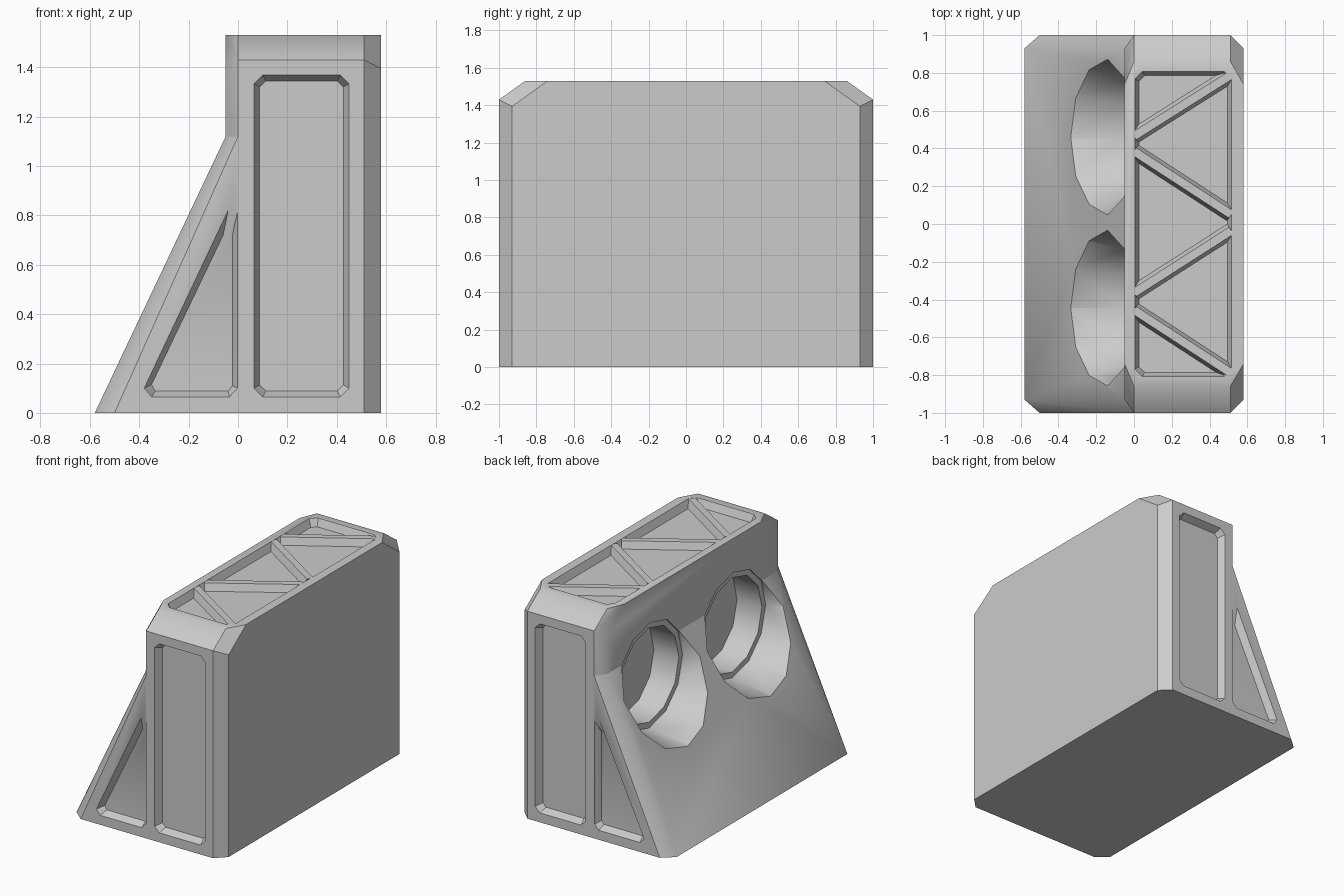
import bpy, bmesh, math
from mathutils import Vector

if "Cube" in bpy.data.objects:
    bpy.data.objects.remove(bpy.data.objects["Cube"])

GREY = (0.6, 0.6, 0.6, 1)
grey = bpy.data.materials.new("plain_grey")
grey.use_nodes = True
grey.diffuse_color = GREY
grey.node_tree.nodes["Principled BSDF"].inputs["Base Color"].default_value = GREY


def finish(name, bm, smooth=False):
    bmesh.ops.recalc_face_normals(bm, faces=bm.faces)
    for f in bm.faces:
        f.smooth = smooth
    mesh = bpy.data.meshes.new(name)
    bm.to_mesh(mesh)
    bm.free()
    mesh.materials.append(grey)
    ob = bpy.data.objects.new(name, mesh)
    bpy.context.collection.objects.link(ob)
    return ob


def hull(name, points):
    """Convex solid around points that are mirrored front to back."""
    bm = bmesh.new()
    for x, y, z in points:
        for s in (-1, 1):
            bm.verts.new((x, s * y, z))
    bmesh.ops.convex_hull(bm, input=bm.verts)
    bmesh.ops.dissolve_limit(bm, angle_limit=math.radians(2), verts=bm.verts, edges=bm.edges)
    return finish(name, bm)


def loft(name, loops, smooth=False):
    """Closed solid through loops of equal length."""
    bm = bmesh.new()
    rings = [[bm.verts.new(p) for p in loop] for loop in loops]
    n = len(rings[0])
    for a, b in zip(rings, rings[1:]):
        for i in range(n):
            j = (i + 1) % n
            bm.faces.new((a[i], a[j], b[j], b[i]))
    bm.faces.new(rings[0])
    bm.faces.new(rings[-1])
    return finish(name, bm, smooth)


def octagon(x0, x1, y0, y1, c):
    return [(x0 + c, y0), (x1 - c, y0), (x1, y0 + c), (x1, y1 - c),
            (x1 - c, y1), (x0 + c, y1), (x0, y1 - c), (x0, y0 + c)]


def recess(name, outer, inner, place, depth=0.05):
    """Tapered pocket cutter; place(u, v, height) maps onto the face."""
    return loft(name, [[place(u, v, h) for u, v in pts] for pts, h in
                       ((outer, 0.02), (outer, 0), (inner, -depth))])


# Main block with chamfered ends
EDGE, WALL = 0.93, -0.05
body_points = []
for inner_x, outer_x in ((0.51, 0.58), (0, WALL)):
    body_points += [(inner_x, 1, 0), (outer_x, EDGE, 0),
                    (inner_x, 1, 1.43), (outer_x, EDGE, 1.394),
                    (inner_x, 0.86, 1.53), (outer_x, 0.74, 1.53)]
body = hull("main_block", body_points)

# Sloping buttress
wedge = hull("sloped_buttress", [(0, 1, 0), (0, 1, 1.12), (-0.5, 1, 0),
                                 (-0.58, EDGE, 0), (WALL, EDGE, 1.12)])

cutters = []

# Recessed panels on both ends
tri_outer = [(-0.38, 0.1), (-0.35, 0.065), (-0.035, 0.065),
             (-0.003, 0.1), (-0.003, 0.81), (-0.04, 0.82)]
tri_inner = [(-0.35, 0.115), (-0.335, 0.088), (-0.04, 0.088),
             (-0.022, 0.11), (-0.022, 0.72), (-0.06, 0.72)]
for s in (-1, 1):
    def on_end(u, v, h, s=s):
        return (u, s * (1 + h), v)
    cutters.append(recess("panel_cutter", octagon(0.065, 0.45, 0.065, 1.368, 0.035),
                          octagon(0.088, 0.427, 0.088, 1.345, 0.025), on_end))
    cutters.append(recess("triangle_cutter", tri_outer, tri_inner, on_end))

# Recessed tray on the top
cutters.append(recess("tray_cutter", octagon(0.004, 0.517, -0.808, 0.808, 0.04),
                      octagon(0.026, 0.495, -0.786, 0.786, 0.03),
                      lambda u, v, h: (u, v, 1.53 + h)))

# Two flared round ports through the slope
MID_Z, RIM, RING, BORE = 0.93, 0.412, 0.365, 0.325


def port_loop(cy, radius, x):
    pts = []
    for i in range(12):
        a = math.tau * i / 12
        r = radius(a)
        z = MID_Z + r * math.sin(a)
        pts.append((x(z), cy + r * math.cos(a), z))
    return pts


def flare(a):
    return RING if math.sin(a) > 0.1 else RIM


def slope_x(z):
    return min(-0.053, -0.58 + z * 0.53 / 1.12)


for cy in (0.46, -0.445):
    loops = [port_loop(cy, flare, lambda z: -0.9),
             port_loop(cy, flare, slope_x)]
    for r, depth_x in ((RING, WALL), (RING, -0.04), (BORE, -0.04), (BORE, 0.15)):
        loops.append(port_loop(cy, lambda a: r, lambda z: depth_x))
    cutters.append(loft("port_cutter", loops, smooth=True))

# Cut the pockets and ports, then drop the cutters
for ob in (body, wedge):
    for c in cutters:
        mod = ob.modifiers.new("cut", 'BOOLEAN')
        mod.operation, mod.solver, mod.object = 'DIFFERENCE', 'EXACT', c
    bpy.context.view_layer.update()
    deps = bpy.context.evaluated_depsgraph_get()
    mesh = bpy.data.meshes.new_from_object(ob.evaluated_get(deps))
    ob.modifiers.clear()
    ob.data = mesh
    mesh.materials.clear()
    mesh.materials.append(grey)
    mesh.set_sharp_from_angle(angle=math.radians(36))
for c in cutters:
    bpy.data.objects.remove(c)

# Zigzag braces across the tray
for y0, y1 in ((0.465, 0.79), (0.385, 0.05), (-0.365, -0.035), (-0.455, -0.79)):
    a, b = Vector((0, y0, 0)), Vector((0.515, y1, 0))
    side = (b - a).normalized().cross(Vector((0, 0, 1)))
    section = [(-0.044, 1.47), (0.044, 1.47), (0.022, 1.529), (-0.022, 1.529)]
    loft("top_brace", [[p + side * w + Vector((0, 0, z)) for w, z in section]
                       for p in (a, b)])
